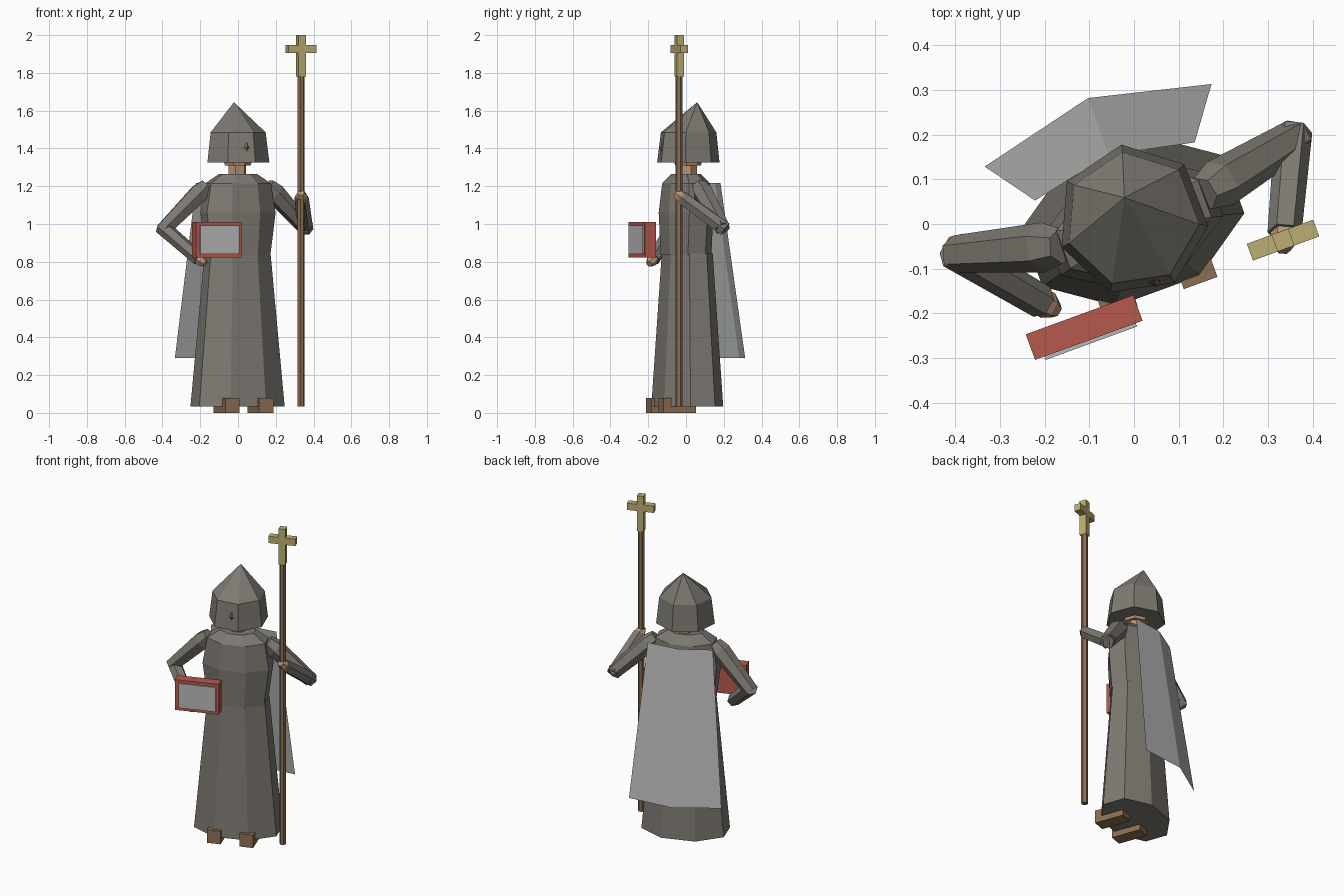
import bpy, bmesh, math
from mathutils import Vector, Matrix

if "Cube" in bpy.data.objects:
    bpy.data.objects.remove(bpy.data.objects["Cube"])

# The whole figure is turned about z; parts are modelled facing -y, then turned
TURN = Matrix.Rotation(math.radians(20), 4, 'Z')


def material(name, r, g, b):
    m = bpy.data.materials.new(name)
    m.diffuse_color = (r, g, b, 1)
    m.use_nodes = True
    m.node_tree.nodes["Principled BSDF"].inputs["Base Color"].default_value = m.diffuse_color
    return m


ROBE = material("robe grey", 0.21, 0.195, 0.17)
CAPE = material("pale grey", 0.47, 0.48, 0.47)
WOOD = material("brown", 0.26, 0.16, 0.09)
SKIN = material("skin", 0.50, 0.30, 0.18)
GOLD = material("dull gold", 0.50, 0.42, 0.17)
RED = material("book red", 0.46, 0.10, 0.075)


def finish(name, bm, mat, closed=True):
    bmesh.ops.remove_doubles(bm, verts=bm.verts, dist=0.0005)
    if closed:
        bmesh.ops.recalc_face_normals(bm, faces=bm.faces)
    bm.transform(TURN)
    me = bpy.data.meshes.new(name)
    bm.to_mesh(me)
    bm.free()
    me.materials.append(mat)
    ob = bpy.data.objects.new(name, me)
    bpy.context.collection.objects.link(ob)
    return ob


def loft(name, rings, mat):
    """Skin a list of point rings and cap both ends."""
    bm = bmesh.new()
    vs = [[bm.verts.new(p) for p in ring] for ring in rings]
    n = len(vs[0])
    for a, b in zip(vs, vs[1:]):
        for i in range(n):
            j = (i + 1) % n
            bm.faces.new((a[i], a[j], b[j], b[i]))
    bm.faces.new(vs[0][::-1])
    bm.faces.new(vs[-1])
    return finish(name, bm, mat)


def ring(n, rx, ry, z, cy=0.0, phase=0.0, cx=0.0):
    out = []
    for i in range(n):
        a = math.radians(phase) + 2 * math.pi * i / n
        out.append(Vector((cx + rx * math.cos(a), cy + ry * math.sin(a), z)))
    return out


def tube(name, p, q, stations, mat, n=6):
    """Tapered prism from p to q; stations are (fraction, radius)."""
    p, q = Vector(p), Vector(q)
    d = (q - p).normalized()
    u = d.cross(Vector((0, 0, 1))).normalized()
    w = d.cross(u)
    rings = []
    for t, r in stations:
        c = p.lerp(q, t)
        rings.append([c + r * (math.cos(2 * math.pi * i / n) * u +
                               math.sin(2 * math.pi * i / n) * w) for i in range(n)])
    return loft(name, rings, mat)


def box(name, lo, hi, mat):
    bm = bmesh.new()
    bmesh.ops.create_cube(bm, size=1)
    lo, hi = Vector(lo), Vector(hi)
    for v in bm.verts:
        v.co = Vector([lo[k] + (v.co[k] + 0.5) * (hi[k] - lo[k]) for k in range(3)])
    return finish(name, bm, mat)


# Robe: eight-sided skirt and torso
loft("skirt", [ring(8, rx, ry, z, 0.007, 22.5)
               for rx, ry, z in ((0.26, 0.18, 0.035), (0.182, 0.128, 0.845))], ROBE)
loft("torso", [ring(8, rx, ry, z, 0.0, 22.5)
               for rx, ry, z in ((0.178, 0.128, 0.835), (0.209, 0.135, 1.06),
                                 (0.182, 0.118, 1.215), (0.105, 0.075, 1.265))], ROBE)

# Neck, head and pointed hood
loft("neck", [ring(6, 0.05, 0.05, z, 0.01) for z in (1.24, 1.33)], SKIN)
loft("head", [ring(7, r, r, z, 0.01, -76) for r, z in ((0.07, 1.31), (0.1, 1.40))], SKIN)
loft("hood", [ring(7, r, r, z, cy, -76) for r, z, cy in
              ((0.17, 1.325, 0.01), (0.151, 1.485, 0.012), (0.0001, 1.645, 0.063))], ROBE)
loft("nose", [ring(4, r, r, z, -0.132) for r, z in
              ((0.0001, 1.375), (0.018, 1.405), (0.0001, 1.435))], WOOD)

# Cape: thin sheet folded along the middle of the back
bm = bmesh.new()
top = [bm.verts.new(c) for c in ((-0.19, 0.125, 1.217), (0, 0.165, 1.217), (0.19, 0.125, 1.217))]
hem = [bm.verts.new(c) for c in ((-0.27, 0.235, 0.29), (0, 0.30, 0.29), (0.27, 0.235, 0.29))]
for i in range(2):
    bm.faces.new((top[i], top[i + 1], hem[i + 1], hem[i]))
finish("cape", bm, CAPE, closed=False)

# Arms: six-sided sleeves, hand at the end
arms = {"left": ((-0.19, 0.015, 1.185), (-0.39, 0.071, 0.975), (-0.253, -0.094, 0.815)),
        "right": ((0.19, 0.015, 1.185), (0.399, 0.057, 0.985), (0.309, -0.135, 1.14))}
for side, (shoulder, elbow, wrist) in arms.items():
    tube(side + "_upper_sleeve", shoulder, elbow,
         ((-0.1, 0.04), (0.1, 0.056), (1.05, 0.042)), ROBE)
    tube(side + "_forearm_sleeve", elbow, wrist, ((-0.08, 0.042), (1, 0.038)), ROBE)
    tube(side + "_hand", wrist, Vector(wrist).lerp(Vector(elbow), -0.17),
         ((-0.3, 0.03), (0.4, 0.032), (1, 0.018)), SKIN)

# Shoes: sole with a toe block, mirrored
for side, s in (("left", -1), ("right", 1)):
    x = 0.095 * s
    box(side + "_sole", (x - 0.04, -0.175, 0), (x + 0.04, 0.006, 0.036), WOOD)
    box(side + "_shoe_toe", (x - 0.04, -0.175, 0.036), (x + 0.04, -0.075, 0.08), WOOD)

# Staff topped by a cross
SX, SY = 0.301, -0.148
loft("staff", [ring(6, 0.019, 0.019, z, SY, 0, SX) for z in (0.035, 1.79)], WOOD)
box("cross_upright", (SX - 0.02, SY - 0.02, 1.78), (SX + 0.02, SY + 0.02, 2.0), GOLD)
for side, s in (("left", -1), ("right", 1)):
    a, b = sorted((SX + 0.02 * s, SX + 0.079 * s))
    box("cross_arm_" + side, (a, SY - 0.02, 1.905), (b, SY + 0.02, 1.947), GOLD)

# Book with a pale panel on its front
box("book", (-0.312, -0.21, 0.822), (-0.056, -0.149, 1.01), RED)
box("book_panel", (-0.29, -0.218, 0.84), (-0.072, -0.209, 0.992), CAPE)
